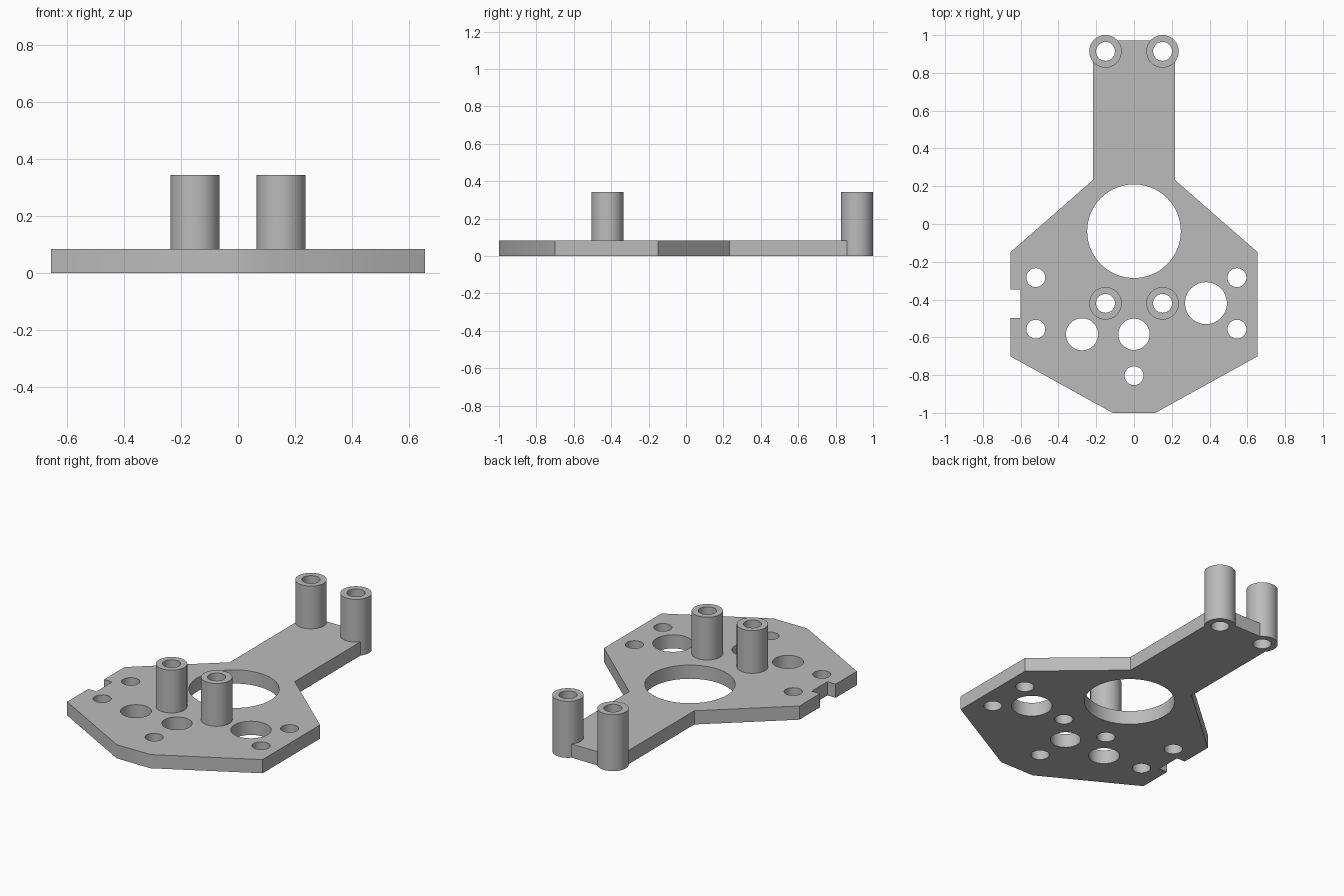
import bpy, bmesh, math
from mathutils import Matrix

if "Cube" in bpy.data.objects:
    bpy.data.objects.remove(bpy.data.objects["Cube"])

THICK, TOP = 0.083, 0.342
POST_R, BORE_R = 0.086, 0.05
POST_X, REAR_Y, FRONT_Y = 0.151, 0.914, -0.42
SEGS = 64

grey = bpy.data.materials.new("plain grey")
grey.use_nodes = True
colour = (0.5, 0.5, 0.5, 1)
grey.diffuse_color = colour
grey.node_tree.nodes["Principled BSDF"].inputs["Base Color"].default_value = colour


def make_object(name, bm):
    bmesh.ops.recalc_face_normals(bm, faces=bm.faces)
    mesh = bpy.data.meshes.new(name)
    bm.to_mesh(mesh)
    bm.free()
    mesh.materials.append(grey)
    obj = bpy.data.objects.new(name, mesh)
    bpy.context.collection.objects.link(obj)
    return obj


def select_only(obj):
    bpy.ops.object.select_all(action='DESELECT')
    obj.select_set(True)
    bpy.context.view_layer.objects.active = obj


def smooth(obj):
    select_only(obj)
    bpy.ops.object.shade_smooth_by_angle(angle=math.radians(30))


def ring(bm, radius, z):
    return [bm.verts.new((radius * math.cos(a), radius * math.sin(a), z))
            for a in (2 * math.pi * i / SEGS for i in range(SEGS))]


def post(name, x, y, bottom):
    # Hollow standoff: four rings bridged into a closed tube
    bm = bmesh.new()
    rings = [ring(bm, r, z) for r, z in ((POST_R, bottom), (POST_R, TOP),
                                         (BORE_R, TOP), (BORE_R, bottom))]
    for k in range(4):
        a, b = rings[k], rings[(k + 1) % 4]
        for i in range(SEGS):
            j = (i + 1) % SEGS
            bm.faces.new((a[i], a[j], b[j], b[i]))
    obj = make_object(name, bm)
    obj.location = (x, y, 0)
    smooth(obj)


# Base plate: half outline mirrored, then extruded
half = [(0.113, -1), (0.655, -0.7), (0.655, -0.15), (0.218, 0.232),
        (0.218, 0.9), (0.17, 0.972)]
outline = half + [(-x, y) for x, y in reversed(half)]
bm = bmesh.new()
face = bm.faces.new([bm.verts.new((x, y, 0)) for x, y in outline])
side = bmesh.ops.extrude_face_region(bm, geom=[face])
bmesh.ops.translate(bm, vec=(0, 0, THICK),
                    verts=[v for v in side["geom"] if isinstance(v, bmesh.types.BMVert)])
plate = make_object("base_plate", bm)

# Holes (x, y, radius) and the side notch
holes = [(0, -0.038, 0.248), (0.381, -0.419, 0.111),
         (-0.275, -0.584, 0.085), (0, -0.584, 0.083), (0, -0.803, BORE_R)]
holes += [(x, y, BORE_R) for x in (-0.52, 0.545) for y in (-0.284, -0.557)]
for s in (-1, 1):
    holes += [(s * POST_X, FRONT_Y, BORE_R), (s * POST_X, REAR_Y, POST_R)]
bm = bmesh.new()
for x, y, r in holes:
    bmesh.ops.create_cone(bm, cap_ends=True, segments=SEGS, radius1=r, radius2=r,
                          depth=0.4, matrix=Matrix.Translation((x, y, 0)))
bmesh.ops.create_cube(bm, size=1, matrix=Matrix.Translation((-0.7, -0.422, 0))
                      @ Matrix.Diagonal((0.2, 0.15, 0.4, 1)))
cutter = make_object("hole_cutter", bm)
cutter.hide_render = True

cut = plate.modifiers.new("holes", 'BOOLEAN')
cut.operation = 'DIFFERENCE'
cut.solver = 'EXACT'
cut.object = cutter
select_only(plate)
bpy.ops.object.modifier_apply(modifier=cut.name)
bpy.data.objects.remove(cutter)
smooth(plate)

# Standoffs: rear pair reaches the ground, front pair sits on the plate
for label, s in (("left", 1), ("right", -1)):
    post("rear_post_" + label, s * POST_X, REAR_Y, 0)
    post("front_post_" + label, s * POST_X, FRONT_Y, THICK)
